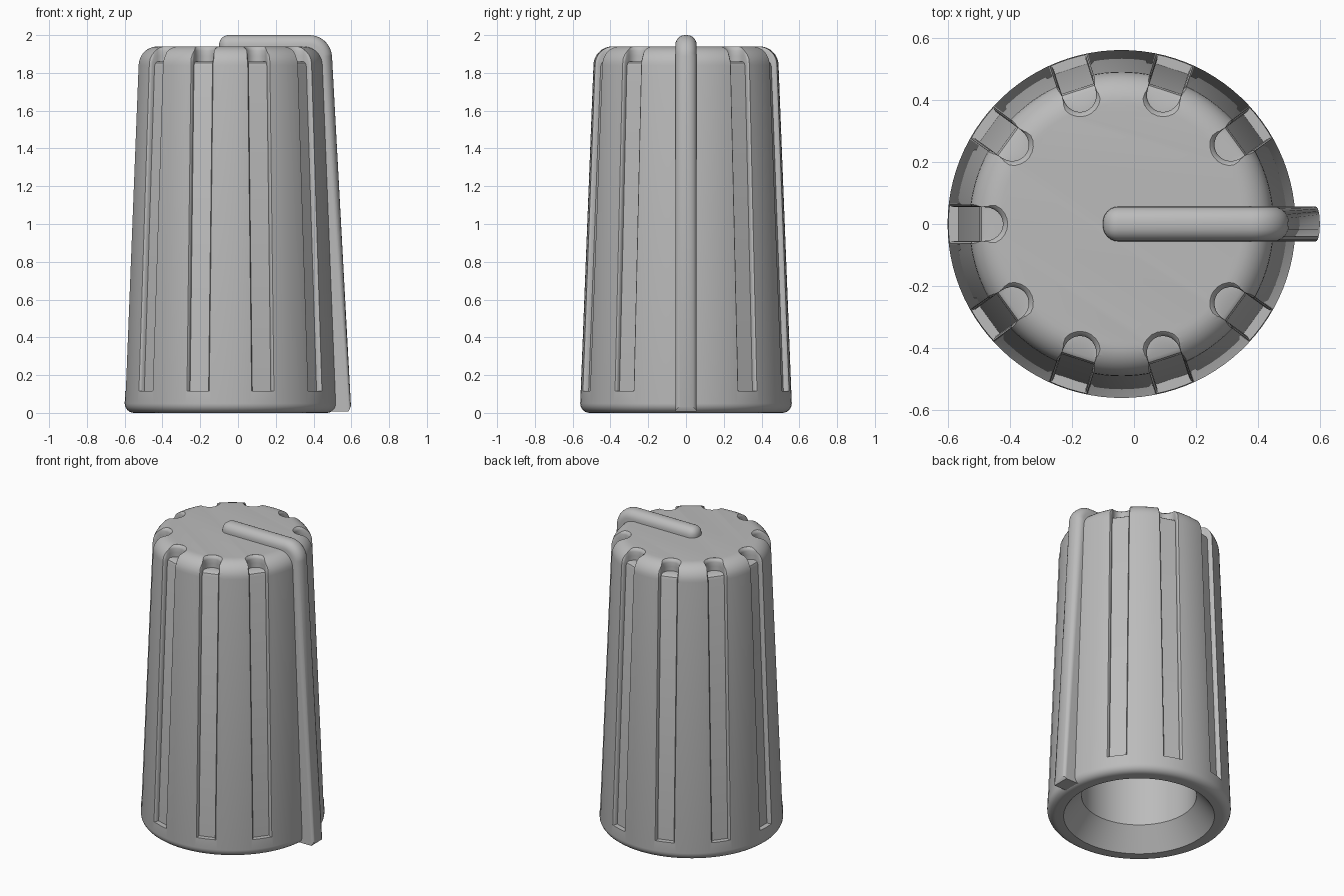
import bpy, bmesh
from math import sin, cos, pi, radians, sqrt

cube = bpy.data.objects.get("Cube")
if cube:
    bpy.data.objects.remove(cube, do_unlink=True)

AXIS_X = -0.04      # centre of the round body
TOP = 1.94

grey = bpy.data.materials.new("neutral grey")
grey.use_nodes = True
colour = (0.5, 0.5, 0.5, 1)
grey.diffuse_color = colour
grey.node_tree.nodes["Principled BSDF"].inputs["Base Color"].default_value = colour


def make_object(name, bm):
    bmesh.ops.recalc_face_normals(bm, faces=bm.faces[:])
    mesh = bpy.data.meshes.new(name)
    bm.to_mesh(mesh)
    bm.free()
    mesh.materials.append(grey)
    obj = bpy.data.objects.new(name, mesh)
    bpy.context.collection.objects.link(obj)
    return obj


def arc(cx, cz, r, start, end, steps):
    angles = [radians(start + (end - start) * i / steps) for i in range(steps + 1)]
    return [(cx + r * cos(a), cz + r * sin(a)) for a in angles]


def loft(bm, rings):
    """Closed solid through matching rings of points."""
    loops = [[bm.verts.new(p) for p in ring] for ring in rings]
    n = len(loops[0])
    for a, b in zip(loops, loops[1:]):
        for i in range(n):
            j = (i + 1) % n
            bm.faces.new((a[i], a[j], b[j], b[i]))
    bm.faces.new(loops[0])
    bm.faces.new(loops[-1])


# Body: tapered shell with rounded rims, a countersunk mouth and a blind bore
def wall_radius(z):
    r = 0.562 - 0.039 * z
    if z > 1.84:
        r = 0.39 + sqrt(max(0, 0.01 - (min(z, TOP) - 1.84) ** 2))
    return r


profile = [(0.35, 1.5), (0.35, 0.14), (0.46, 0)]
profile += arc(0.51, 0.05, 0.05, -90, 0, 6)
profile += arc(0.39, 1.84, 0.1, 0, 90, 8)
SIDES = 100
bm = bmesh.new()
loft(bm, [[(AXIS_X + r * cos(2 * pi * k / SIDES), r * sin(2 * pi * k / SIDES), z)
           for k in range(SIDES)] for r, z in profile])
body = make_object("knob_body", bm)


# Grooves: flat sloping panel, rounded notch at the top, softened outer edges
def groove_ring(z, angle, end, bulge, half, flare=0.0):
    half += flare
    soft = 0.018
    edge = max(wall_radius(z), end + soft + 0.005)
    side = [(edge - soft, half), (edge - soft / 2, half + soft * 0.14),
            (edge - 0.003, half + soft * 0.5), (edge + 0.003, half + soft),
            (0.8, half + soft)]
    pts = [(r, -w) for r, w in reversed(side)]
    for i in range(13):
        t = -pi / 2 + pi * i / 12
        pts.append((end - (bulge + flare) * cos(t) - 0.0005, half * sin(t)))
    pts += side
    c, s = cos(angle), sin(angle)
    return [(AXIS_X + r * c - w * s, r * s + w * c, z) for r, w in pts]


bm = bmesh.new()
for k in range(1, 10):
    a = radians(36 * k)
    levels = [(0.115, 0.525, 0, 0.054), (1.835, 0.458, 0, 0.054),
              (1.852, 0.452, 0, 0.054), (1.86, 0.44, 0, 0.054),
              (1.861, 0.44, 0.058, 0.054), (1.89, 0.44, 0.058, 0.054),
              (1.918, 0.44, 0.058, 0.054), (1.93, 0.44, 0.058, 0.054, 0.004),
              (1.9395, 0.44, 0.058, 0.054, 0.015), (2.1, 0.44, 0.058, 0.054, 0.016)]
    loft(bm, [groove_ring(z, a, *rest) for z, *rest in levels])
cutter = make_object("groove_cutter", bm)
cutter.hide_render = True
cut = body.modifiers.new("grooves", "BOOLEAN")
cut.operation = "DIFFERENCE"
cut.solver = "EXACT"
cut.object = cutter
bpy.context.view_layer.objects.active = body
bpy.ops.object.modifier_apply(modifier=cut.name)
bpy.data.objects.remove(cutter, do_unlink=True)

# Pointer: rounded bar along the top and down the side
outline = [(-0.1, 1.8), (-0.1, 2.0)] + arc(0.378, 1.88, 0.12, 90, 4, 10)
outline += [(0.598, 0.035), (0.585, 0.008)]
inner = [(0.46, 0.008), (0.36, 1.8)]
bm = bmesh.new()
loft(bm, [[(x, y, z) for x, z in outline + inner] for y in (-0.056, 0.056)])
bmesh.ops.recalc_face_normals(bm, faces=bm.faces[:])
bm.verts.ensure_lookup_table()
count = len(outline)
total = count + len(inner)
soft_edges = [e for e in bm.edges
              if all(v.index % total < count for v in e.verts)
              and max(v.co.z for v in e.verts) > 0.05
              and e.calc_face_angle(0) > 0.6]
bmesh.ops.bevel(bm, geom=soft_edges, offset=0.05, segments=6, profile=0.5,
                affect="EDGES", clamp_overlap=False)
pointer = make_object("pointer_bar", bm)

# Smooth shading with crisp creases
bpy.ops.object.select_all(action="DESELECT")
for obj in (body, pointer):
    obj.select_set(True)
bpy.context.view_layer.objects.active = body
bpy.ops.object.shade_smooth_by_angle(angle=radians(35))
